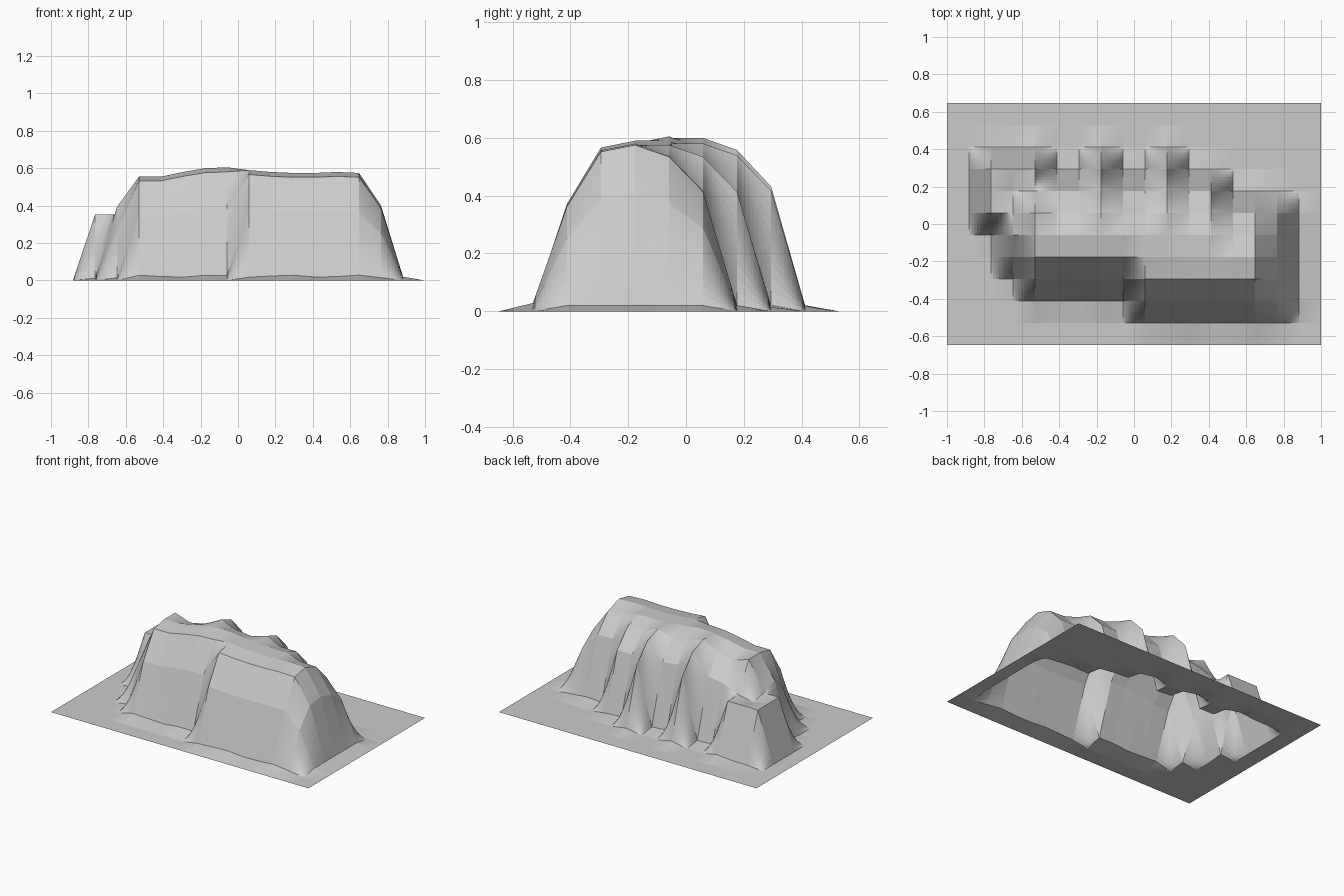
import bpy, bmesh, math

if "Cube" in bpy.data.objects:
    bpy.data.objects.remove(bpy.data.objects["Cube"])

NX, NY, STEP = 18, 12, 2 / 17

# Per grid column: front foot row, back foot row, crest height
columns = {
    2: (5, 9, .355), 3: (3, 9, .41), 4: (2, 9, .555), 5: (2, 8, .555),
    6: (2, 8, .58), 7: (2, 9, .60), 8: (2, 8, .605), 9: (1, 8, .59),
    10: (1, 9, .58), 11: (1, 8, .575), 12: (1, 8, .575), 13: (1, 7, .58),
    14: (1, 7, .575), 15: (1, 7, .40),
}
front_ramp = [.04, .63, .96]
back_ramp = [.03, .72, .93]


def ramp(values, steps):
    return 0 if steps < 0 else values[steps] if steps < len(values) else 1


def height(i, j):
    # Low block on the back left corner
    if (i in (2, 3) and 6 <= j <= 8) or (i == 4 and 7 <= j <= 8):
        return .33 if (i, j) == (3, 7) else .352
    # Foot of the right-hand slope
    if i == 16 and 2 <= j <= 6:
        return .02
    if i not in columns:
        return 0
    front, back, crest = columns[i]
    wave = 1 + .25 * math.sin(i * 1.9) if j in (front, back) else 1
    return crest * wave * min(ramp(front_ramp, j - front), ramp(back_ramp, back - j))


# Relief sheet: flat border with a steep-sided plateau
bm = bmesh.new()
grid = [[bm.verts.new(((i - (NX - 1) / 2) * STEP, (j - (NY - 1) / 2) * STEP, height(i, j)))
         for i in range(NX)] for j in range(NY)]
for j in range(NY - 1):
    for i in range(NX - 1):
        bm.faces.new((grid[j][i], grid[j][i + 1], grid[j + 1][i + 1], grid[j + 1][i]))
mesh = bpy.data.meshes.new("terrain_plateau")
bm.to_mesh(mesh)
bm.free()
terrain = bpy.data.objects.new("terrain_plateau", mesh)
bpy.context.collection.objects.link(terrain)

# Bilinear subdivision keeps the warped cells curved
sub = terrain.modifiers.new("cell_patches", 'SUBSURF')
sub.subdivision_type = 'SIMPLE'
sub.levels = sub.render_levels = 3
